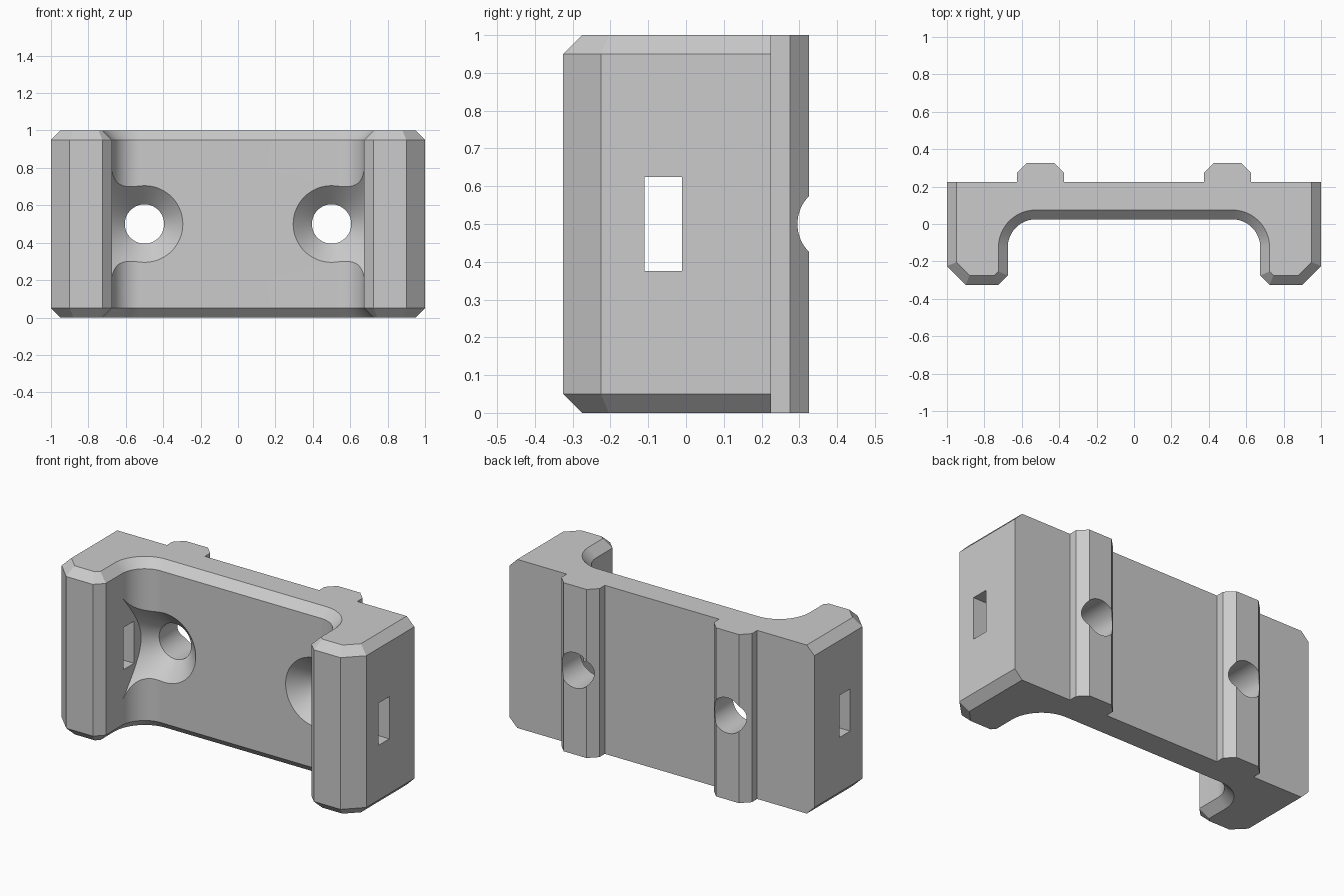
import bpy, bmesh, math
from mathutils import Vector

cube = bpy.data.objects.get("Cube")
if cube:
    bpy.data.objects.remove(cube, do_unlink=True)

grey = bpy.data.materials.new("light_grey")
grey.use_nodes = True
colour = (0.6, 0.6, 0.6, 1)
grey.diffuse_color = colour
grey.node_tree.nodes["Principled BSDF"].inputs["Base Color"].default_value = colour


def finish(bm, name):
    bmesh.ops.recalc_face_normals(bm, faces=bm.faces)
    mesh = bpy.data.meshes.new(name)
    bm.to_mesh(mesh)
    bm.free()
    mesh.materials.append(grey)
    obj = bpy.data.objects.new(name, mesh)
    bpy.context.collection.objects.link(obj)
    return obj


def loft(bm, rings):
    """Skin a list of equal closed rings and cap both ends."""
    loops = [[bm.verts.new(p) for p in ring] for ring in rings]
    for a, b in zip(loops, loops[1:]):
        for i in range(len(a)):
            j = (i + 1) % len(a)
            bm.faces.new((a[i], a[j], b[j], b[i]))
    bm.faces.new(loops[0][::-1])
    bm.faces.new(loops[-1])


def outline(inset):
    """Plan outline of the bracket; the back edge and ribs are never inset."""
    d, k = inset, inset * math.tan(math.pi / 8)
    half = [(0.375, 0.225), (0.375, 0.275), (0.425, 0.325), (0.575, 0.325),
            (0.625, 0.275), (0.625, 0.225),                      # rib
            (1 - d, 0.225), (1 - d, -0.225 + k),                 # outer side
            (0.9 - k, -0.325 + d), (0.725 + k, -0.325 + d),      # foot
            (0.675 + d, -0.275 + k)]
    steps = 24
    for i in range(steps + 1):                                   # inner fillet
        a = math.pi / 2 * i / steps
        half.append((0.525 + (0.15 + d) * math.cos(a),
                     -0.125 + (0.15 + d) * math.sin(a)))
    return half + [(-x, y) for x, y in reversed(half)]


# Bracket body with chamfered ends
bm = bmesh.new()
loft(bm, [[(x, y, z) for x, y in outline(inset)]
          for z, inset in ((0, 0.05), (0.05, 0), (0.95, 0), (1, 0.05))])
body = finish(bm, "bracket_body")


def screw_cutter(side):
    """Drill and flared countersink, trimmed flush with the leg's inner wall."""
    bm = bmesh.new()
    n = 72
    loft(bm, [[(side * 0.5 + r * math.cos(math.tau * i / n), y,
                0.5 + r * math.sin(math.tau * i / n)) for i in range(n)]
              for y, r in ((0.5, 0.105), (0.125, 0.105), (-0.15, 0.38))])
    cut = bmesh.ops.bisect_plane(
        bm, geom=bm.verts[:] + bm.edges[:] + bm.faces[:], dist=1e-6,
        plane_co=Vector((side * 0.6749, 0, 0)),
        plane_no=Vector((side, 0, 0)), clear_outer=True)
    edges = [e for e in cut["geom_cut"] if isinstance(e, bmesh.types.BMEdge)]
    bmesh.ops.edgeloop_fill(bm, edges=edges)
    return finish(bm, "screw_hole_cutter")


# Strap slot through both legs
bm = bmesh.new()
bmesh.ops.create_cube(bm, size=1)
bmesh.ops.scale(bm, vec=(2.4, 0.1, 0.25), verts=bm.verts)
bmesh.ops.translate(bm, vec=(0, -0.06, 0.5), verts=bm.verts)
slot = finish(bm, "slot_cutter")

# Cut the holes, then drop the cutters
bpy.ops.object.select_all(action="DESELECT")
bpy.context.view_layer.objects.active = body
body.select_set(True)
for cutter in (screw_cutter(1), screw_cutter(-1), slot):
    cutter.hide_render = True
    mod = body.modifiers.new("cut", "BOOLEAN")
    mod.operation = "DIFFERENCE"
    mod.solver = "EXACT"
    mod.object = cutter
    bpy.ops.object.modifier_apply(modifier=mod.name)
    bpy.data.objects.remove(cutter, do_unlink=True)

bpy.ops.object.shade_smooth_by_angle(angle=math.radians(20))
